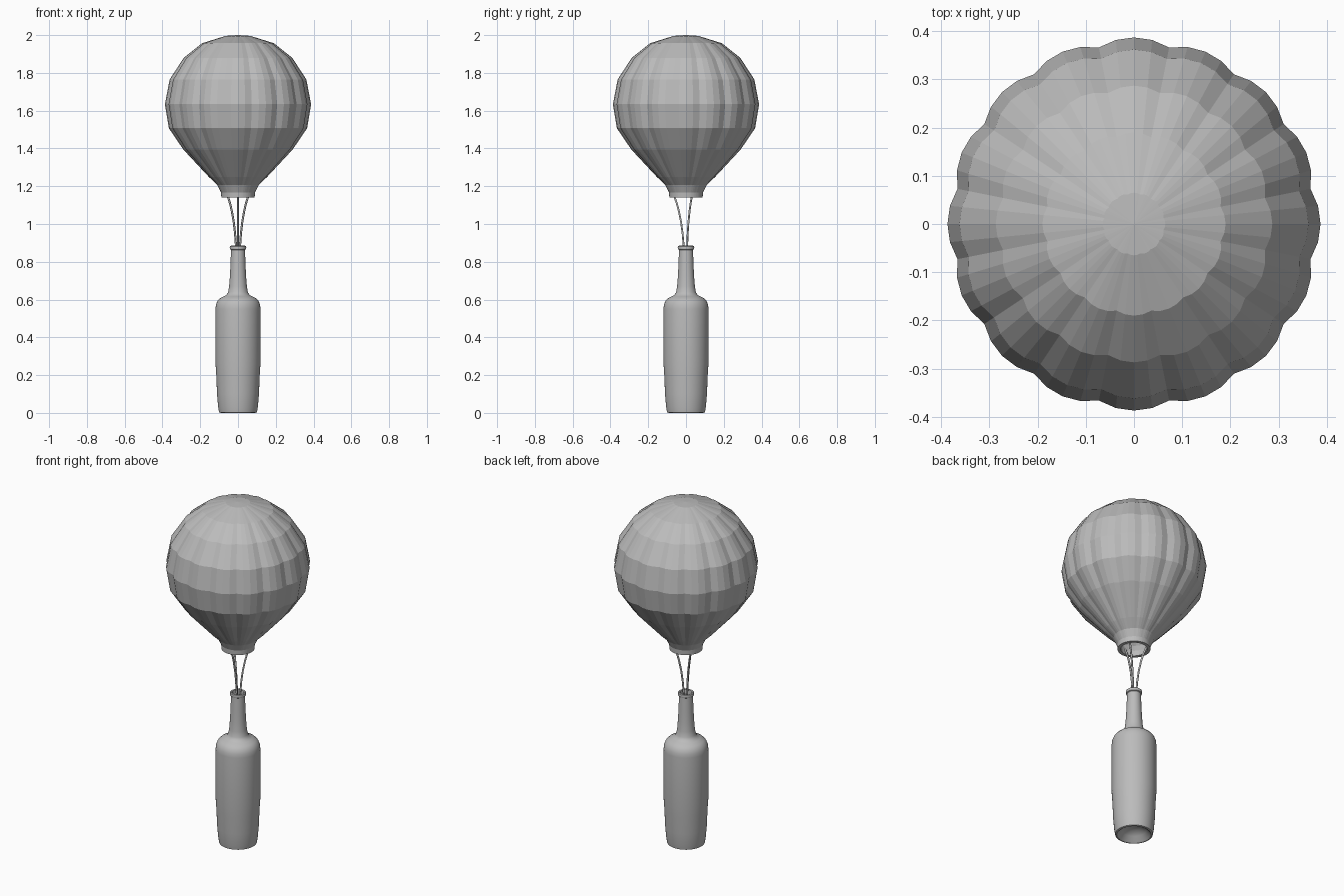
import bpy, bmesh, math

if "Cube" in bpy.data.objects:
    bpy.data.objects.remove(bpy.data.objects["Cube"])

grey = bpy.data.materials.new("plain grey")
grey.diffuse_color = (0.5, 0.5, 0.5, 1)
grey.use_nodes = True
grey.node_tree.nodes["Principled BSDF"].inputs["Base Color"].default_value = grey.diffuse_color


def lathe(name, profile, sides, shape=lambda i, r, z: r):
    """Revolve (radius, z) points about z; shape() may vary the radius per side."""
    bm = bmesh.new()
    rings = []
    for r, z in profile:
        ring = []
        for i in range(sides):
            a = 2 * math.pi * i / sides
            s = shape(i, r, z)
            ring.append(bm.verts.new((s * math.cos(a), s * math.sin(a), z)))
        rings.append(ring)
    for lo, hi in zip(rings, rings[1:]):
        for i in range(sides):
            j = (i + 1) % sides
            bm.faces.new((lo[i], lo[j], hi[j], hi[i]))
    bmesh.ops.remove_doubles(bm, verts=bm.verts, dist=1e-5)
    bmesh.ops.recalc_face_normals(bm, faces=bm.faces)
    me = bpy.data.meshes.new(name)
    bm.to_mesh(me)
    bm.free()
    me.materials.append(grey)
    ob = bpy.data.objects.new(name, me)
    bpy.context.collection.objects.link(ob)
    return ob


def smooth(ob, angle=40):
    bpy.ops.object.select_all(action='DESELECT')
    ob.select_set(True)
    bpy.context.view_layer.objects.active = ob
    bpy.ops.object.shade_smooth_by_angle(angle=math.radians(angle))


# Balloon envelope: 16 bulging gores of four flat facets each, open hollow neck
def gore(i, r, z):
    t = min(i % 4, 4 - i % 4) / 2          # 0 at gore centre, 1 at seam
    depth = 0.035 * min(1, max(0, (z - 1.17) / 0.1))
    return r * (1 - depth * t * t)


outer = [(0.088, 1.14), (0.09, 1.168), (0.11, 1.207), (0.155, 1.25),
         (0.29, 1.395), (0.366, 1.507), (0.387, 1.634), (0.362, 1.765),
         (0.287, 1.88), (0.19, 1.957), (0.065, 1.996), (0, 2.0)]
inner = [(0, 1.98), (0.06, 1.976), (0.178, 1.94), (0.27, 1.868), (0.343, 1.76),
         (0.367, 1.634), (0.347, 1.513), (0.275, 1.408), (0.143, 1.266),
         (0.094, 1.215), (0.072, 1.172), (0.07, 1.14), (0.088, 1.14)]
lathe("balloon_envelope", outer + inner, 64, gore)

# Bottle: hollow, with a rolled lip and a domed hollow in its base
bottle = lathe("bottle", [
    (0, 0.05), (0.035, 0.045), (0.065, 0.028), (0.085, 0.004), (0.092, 0),
    (0.1, 0.003), (0.105, 0.03), (0.111, 0.1), (0.115, 0.2), (0.119, 0.26),
    (0.119, 0.55), (0.117, 0.572), (0.109, 0.592), (0.096, 0.606),
    (0.075, 0.617), (0.06, 0.625), (0.052, 0.64), (0.047, 0.67),
    (0.043, 0.72), (0.040, 0.78), (0.037, 0.863),
    (0.042, 0.866), (0.044, 0.874), (0.042, 0.882), (0.037, 0.885),
    (0.031, 0.882), (0.029, 0.87), (0.032, 0.78), (0.038, 0.68),
    (0.05, 0.62), (0.1, 0.58), (0.107, 0.55), (0.107, 0.26),
    (0.095, 0.07), (0, 0.07)], 48)
smooth(bottle)

# Three curved ropes from the bottle mouth to the inside of the balloon neck
for k in range(3):
    a = math.radians(-90 + 120 * k)
    cu = bpy.data.curves.new("rope", 'CURVE')
    cu.dimensions = '3D'
    cu.bevel_depth = 0.0055
    cu.bevel_resolution = 1
    cu.use_fill_caps = True
    sp = cu.splines.new('POLY')
    path = [(0.009, 0.82), (0.012, 0.88), (0.018, 0.95), (0.026, 1.01),
            (0.038, 1.07), (0.049, 1.11), (0.061, 1.143), (0.073, 1.17)]
    sp.points.add(len(path) - 1)
    for p, (r, z) in zip(sp.points, path):
        p.co = (r * math.cos(a), r * math.sin(a), z, 1)
    cu.materials.append(grey)
    rope = bpy.data.objects.new(f"rope_{k + 1}", cu)
    bpy.context.collection.objects.link(rope)
